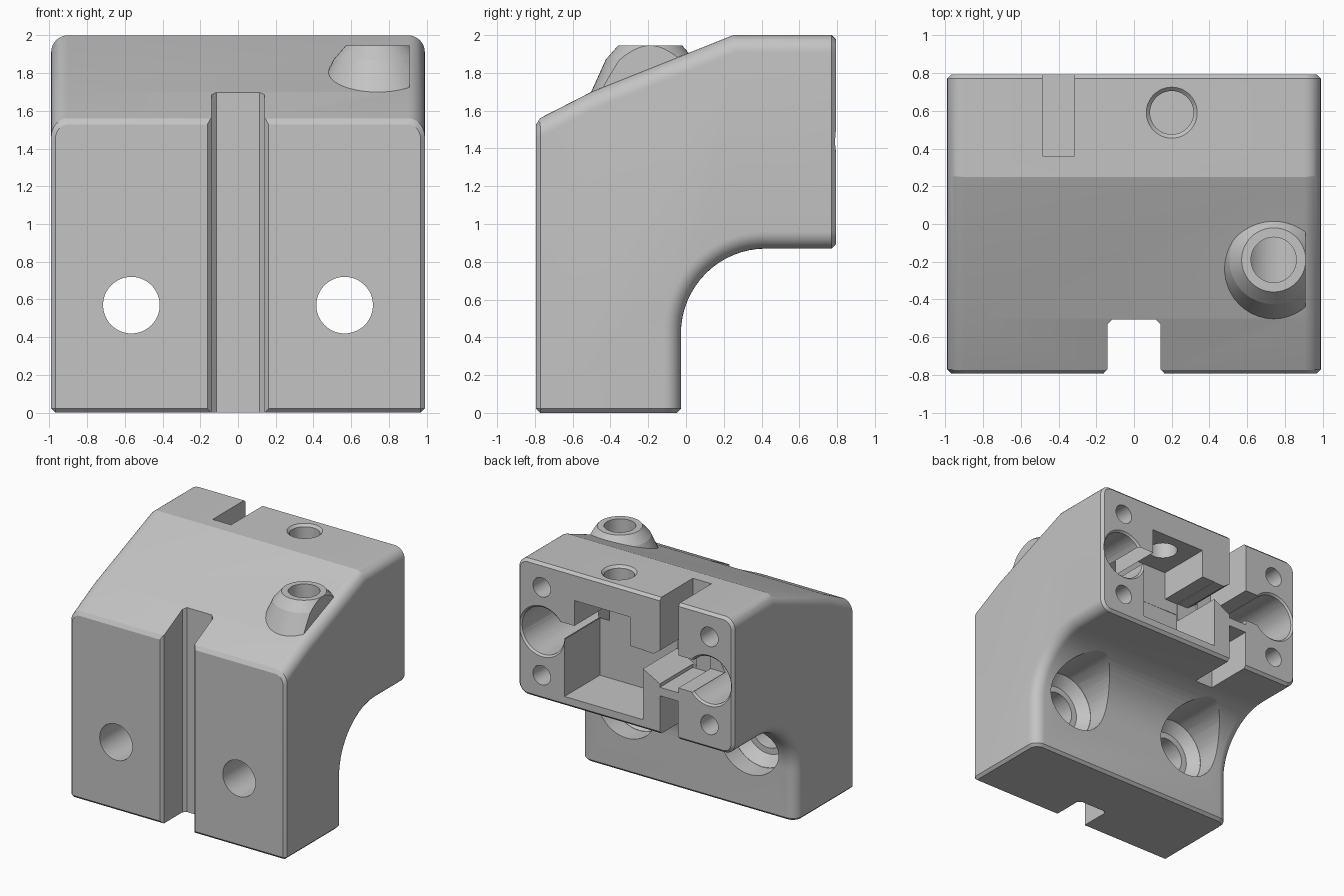
import bpy, bmesh, math
from mathutils import Matrix

cube = bpy.data.objects.get("Cube")
if cube:
    bpy.data.objects.remove(cube, do_unlink=True)

grey = bpy.data.materials.new("light_grey")
grey.use_nodes = True
COLOR = (0.55, 0.55, 0.55, 1)
grey.diffuse_color = COLOR
grey.node_tree.nodes["Principled BSDF"].inputs["Base Color"].default_value = COLOR

W, F, B = 0.99, -0.793, 0.793    # half width, front, back
HEAD_Z = 1.435                   # middle height of the head


def to_object(name, bm):
    bmesh.ops.recalc_face_normals(bm, faces=bm.faces)
    if bm.calc_volume(signed=True) < 0:
        bmesh.ops.reverse_faces(bm, faces=bm.faces)
    mesh = bpy.data.meshes.new(name)
    bm.to_mesh(mesh)
    bm.free()
    mesh.materials.append(grey)
    obj = bpy.data.objects.new(name, mesh)
    bpy.context.collection.objects.link(obj)
    return obj


def prism(points, axis, lo, hi):
    """Extrude a 2D outline along an axis from lo to hi."""
    place = {"x": lambda a, b, t: (t, a, b),
             "y": lambda a, b, t: (a, t, b),
             "z": lambda a, b, t: (a, b, t)}[axis]
    bm = bmesh.new()
    ends = [[bm.verts.new(place(a, b, t)) for a, b in points] for t in (lo, hi)]
    bm.faces.new(ends[0])
    bm.faces.new(ends[1])
    n = len(points)
    for i in range(n):
        j = (i + 1) % n
        bm.faces.new((ends[0][i], ends[0][j], ends[1][j], ends[1][i]))
    bmesh.ops.recalc_face_normals(bm, faces=bm.faces)
    return bm


def box(x0, x1, y0, y1, z0, z1):
    return prism([(x0, y0), (x1, y0), (x1, y1), (x0, y1)], "z", z0, z1)


def cone(center, r1, r2, length, along_y=False):
    """Cone or cylinder starting at center, running along +z or +y."""
    bm = bmesh.new()
    turn = Matrix.Rotation(-math.pi / 2, 4, "X") if along_y else Matrix()
    m = Matrix.Translation(center) @ turn @ Matrix.Translation((0, 0, length / 2))
    bmesh.ops.create_cone(bm, cap_ends=True, segments=48, radius1=r1, radius2=r2,
                          depth=length, matrix=m)
    return bm


# Body: side profile with a concave rear underside
arc = [(0.423 + 0.45 * math.cos(a), 0.42 + 0.45 * math.sin(a))
       for a in (math.pi - i * math.pi / 32 for i in range(17))]
profile = [(F, 0), (-0.027, 0)] + arc + [(B, 0.87), (B, 2), (0.25, 2), (-0.5, 1.7), (F, 1.55)]
bm = prism(profile, "x", -W, W)


def flat_end(face):
    c, n = face.calc_center_median(), face.normal
    return (abs(n.y) > 0.99 and abs(c.y) > 0.78) or (n.z < -0.99 and c.z < 0.01)


# Rounded long side edges, then small chamfers around front, back and base
long_edges = [e for e in bm.edges
              if abs(e.verts[0].co.x - e.verts[1].co.x) < 0.01
              and not any(flat_end(f) for f in e.link_faces)]
bmesh.ops.bevel(bm, geom=long_edges, offset=0.09, offset_type="OFFSET", segments=8,
                profile=0.5, affect="EDGES", clamp_overlap=False)
bm.normal_update()
rim = [e for e in bm.edges if any(flat_end(f) for f in e.link_faces)]
bmesh.ops.bevel(bm, geom=rim, offset=0.022, offset_type="OFFSET", segments=1,
                profile=0.5, affect="EDGES", clamp_overlap=False)
body = to_object("mount_body", bm)


def combine(name, bm, operation="DIFFERENCE"):
    tool = to_object(name, bm)
    tool.hide_render = True
    mod = body.modifiers.new(name, "BOOLEAN")
    mod.operation, mod.solver, mod.object = operation, "EXACT", tool
    bpy.context.view_layer.objects.active = body
    bpy.ops.object.modifier_apply(modifier=mod.name)
    bpy.data.objects.remove(tool, do_unlink=True)


# Conical boss on the slope: chamfered top, cut flat beside the wall
boss = cone((0.74, -0.19, 1.55), 0.38, 0.235, 0.32)
top = max(boss.faces, key=lambda f: f.calc_center_median().z)
bmesh.ops.inset_individual(boss, faces=[top], thickness=0.065, depth=0.075)
bmesh.ops.bisect_plane(boss, geom=boss.verts[:] + boss.edges[:] + boss.faces[:],
                       plane_co=(0.91, 0, 0), plane_no=(1, 0, 0), clear_outer=True)
bmesh.ops.holes_fill(boss, edges=[e for e in boss.edges if e.is_boundary])
combine("boss", boss, "UNION")

# Front groove with chamfered corners
half = [(0.18, F - 0.02), (0.14, F + 0.025), (0.14, -0.53), (0.115, -0.505)]
combine("front_groove", prism(half + [(-x, y) for x, y in reversed(half)], "z", -0.1, 2.1))

for side in (-1, 1):
    # Bolt holes with a counterbore opening into the concave rear
    combine("bolt_hole", cone((side * 0.565, -1, 0.57), 0.15, 0.15, 1.5, True))
    combine("counterbore_cone", cone((side * 0.565, -0.27, 0.57), 0.2, 0.28, 0.08, True))
    combine("counterbore", cone((side * 0.565, -0.192, 0.57), 0.28, 0.28, 0.75, True))
    # Rod holes and screw holes in the back
    combine("rod_hole", cone((side * 0.765, -0.35, HEAD_Z), 0.195, 0.195, 1.3, True))
    combine("rod_hole_chamfer", cone((side * 0.765, B - 0.02, HEAD_Z), 0.19, 0.23, 0.04, True))
    for dz in (-0.365, 0.365):
        combine("screw_hole", cone((side * 0.77, 0.3, HEAD_Z + dz), 0.08, 0.08, 0.6, True))

# Boss bore and top hole
combine("boss_bore", cone((0.74, -0.19, 1.4), 0.12, 0.12, 0.7))
combine("top_hole", cone((0.2, 0.59, 1.6), 0.115, 0.115, 0.5))
combine("top_hole_chamfer", cone((0.2, 0.59, 1.98), 0.115, 0.155, 0.04))

# Stepped pocket in the back, linked to the rod hole and to the slot
combine("pocket_lower", box(-0.16, 0.56, 0.33, 1, 0.95, 1.43))
combine("pocket_upper", box(-0.04, 0.47, 0.332, 1, 1.4, 1.77))
combine("pocket_middle", box(-0.16, 0.47, 0.334, 1, 1.38, 1.53))
combine("pocket_link", box(0.4, 0.62, 0.336, 1, 1.425, 1.56))
throat = [(-0.1, 1.405), (-0.1, 1.525), (-0.26, 1.525), (-0.35, 1.59), (-0.35, 1.27)]
combine("pocket_throat", prism(throat, "y", 0.345, 1))

# Vertical slot, open at top and bottom, with a thin web between
combine("upper_slot", box(-0.485, -0.315, 0.36, 1, 1.26, 2.1))
combine("lower_slot", box(-0.483, -0.317, 0.38, 1, 0.8, 1.19))
combine("slot_link", box(-0.62, -0.4, 0.37, 1, 1.3, 1.57))

# Smooth curved walls, sharp corners
bpy.ops.object.select_all(action="DESELECT")
body.select_set(True)
bpy.context.view_layer.objects.active = body
bpy.ops.object.shade_smooth_by_angle(angle=math.radians(14))
